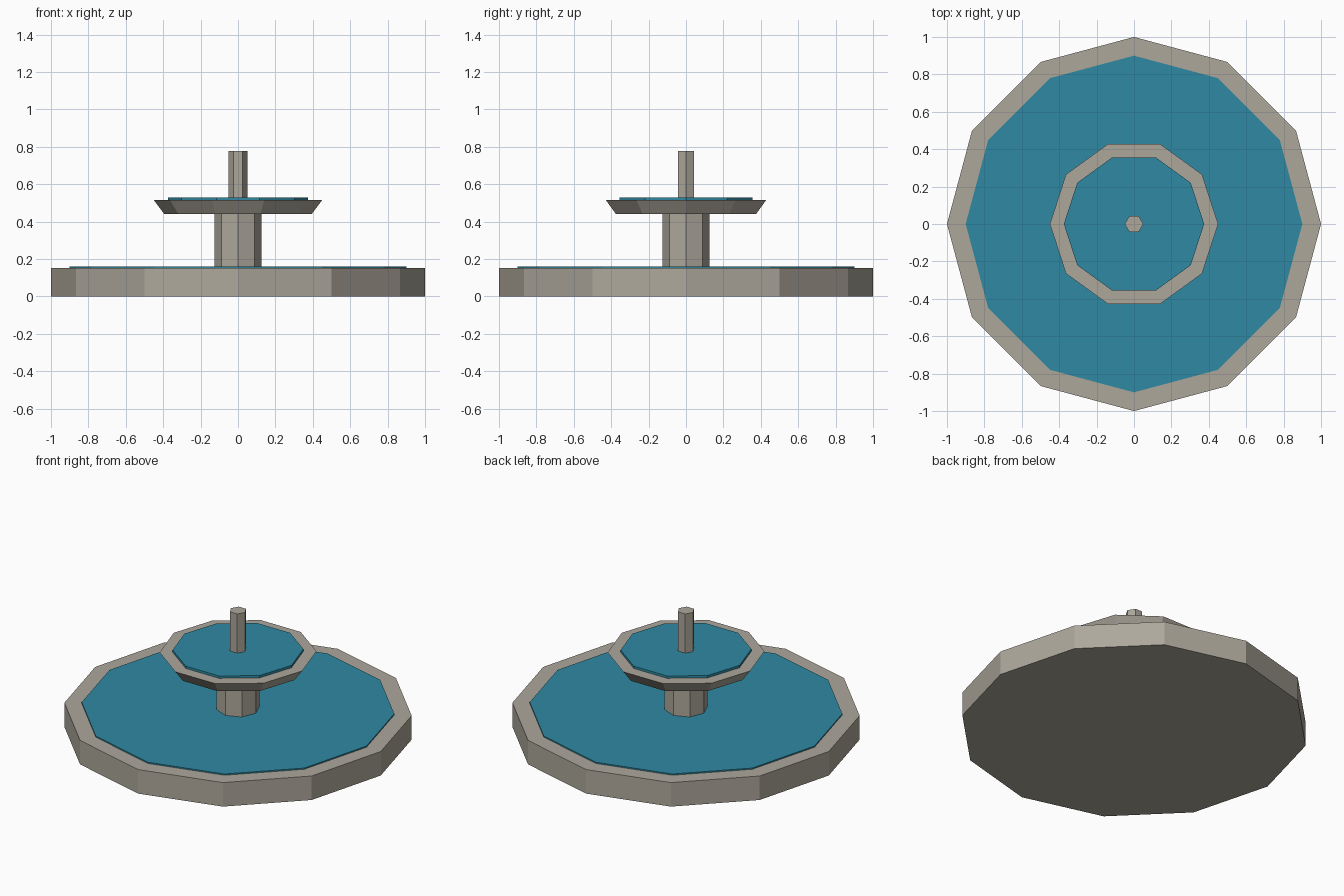
import bpy
import bmesh
import math

if "Cube" in bpy.data.objects:
    bpy.data.objects.remove(bpy.data.objects["Cube"])


def material(name, rgb):
    m = bpy.data.materials.new(name)
    m.diffuse_color = (*rgb, 1.0)
    m.use_nodes = True
    m.node_tree.nodes["Principled BSDF"].inputs["Base Color"].default_value = m.diffuse_color
    return m


stone = material("warm_stone", (0.42, 0.39, 0.33))
water = material("teal_water", (0.028, 0.25, 0.36))


def prism(name, sides, r_bottom, r_top, z0, z1, mat):
    """Flat-shaded closed prism or frustum with a corner on +x."""
    bm = bmesh.new()
    rings = []
    for r, z in ((r_bottom, z0), (r_top, z1)):
        rings.append([bm.verts.new((r * math.cos(2 * math.pi * i / sides),
                                    r * math.sin(2 * math.pi * i / sides), z))
                      for i in range(sides)])
    low, high = rings
    bm.faces.new(low[::-1])
    bm.faces.new(high)
    for i in range(sides):
        j = (i + 1) % sides
        bm.faces.new((low[i], low[j], high[j], high[i]))
    mesh = bpy.data.meshes.new(name)
    bm.to_mesh(mesh)
    bm.free()
    mesh.materials.append(mat)
    obj = bpy.data.objects.new(name, mesh)
    bpy.context.collection.objects.link(obj)
    return obj


# Lower basin and its water
prism("lower_basin", 12, 1.0, 1.0, 0.0, 0.152, stone)
prism("lower_water", 12, 0.9, 0.9, 0.145, 0.16, water)

# Column carrying the upper bowl
prism("column", 8, 0.125, 0.125, 0.14, 0.45, stone)

# Upper flared bowl and its water
prism("upper_bowl", 10, 0.395, 0.45, 0.442, 0.515, stone)
prism("upper_water", 10, 0.375, 0.375, 0.505, 0.53, water)

# Spout
prism("spout", 6, 0.05, 0.05, 0.515, 0.778, stone)
